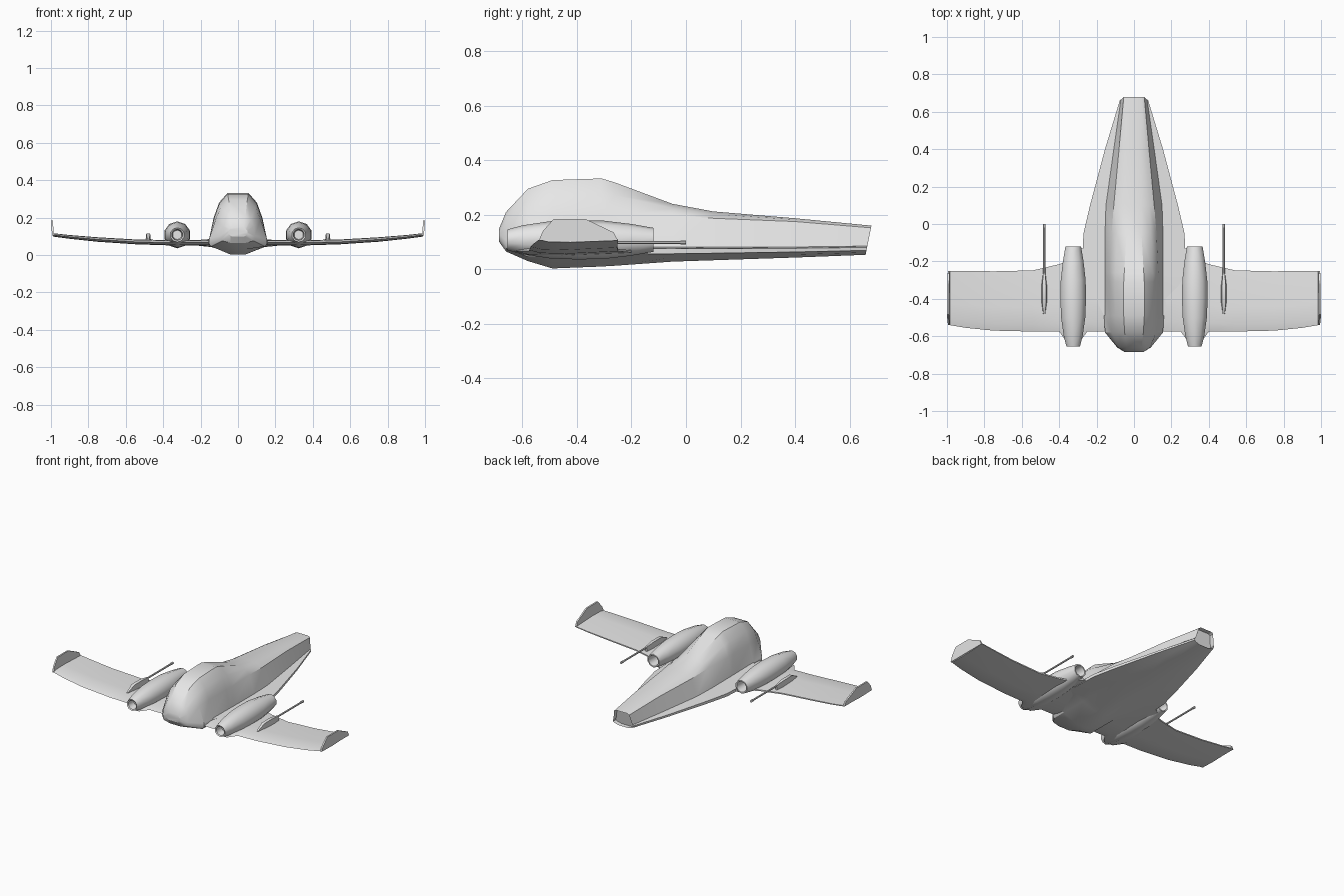
import bpy, bmesh, math
from mathutils import Matrix, Vector

cube = bpy.data.objects.get("Cube")
if cube:
    bpy.data.objects.remove(cube, do_unlink=True)

hull_grey = bpy.data.materials.new("hull grey")
hull_grey.use_nodes = True
hull_grey.diffuse_color = (0.8, 0.8, 0.8, 1)
hull_grey.node_tree.nodes["Principled BSDF"].inputs["Base Color"].default_value = (0.8, 0.8, 0.8, 1)


def finish(bm, name, angle=30):
    """Turn a bmesh into a named, shaded object."""
    bmesh.ops.recalc_face_normals(bm, faces=bm.faces)
    mesh = bpy.data.meshes.new(name)
    bm.to_mesh(mesh)
    bm.free()
    mesh.materials.append(hull_grey)
    obj = bpy.data.objects.new(name, mesh)
    bpy.context.collection.objects.link(obj)
    bpy.ops.object.select_all(action="DESELECT")
    obj.select_set(True)
    bpy.context.view_layer.objects.active = obj
    bpy.ops.object.shade_smooth_by_angle(angle=math.radians(angle))
    return obj


def loft(rings):
    """Skin closed rings of equal length; return the bmesh and its end caps."""
    bm = bmesh.new()
    loops = [[bm.verts.new(p) for p in ring] for ring in rings]
    for a, b in zip(loops, loops[1:]):
        for i in range(len(a)):
            j = (i + 1) % len(a)
            bm.faces.new((a[i], a[j], b[j], b[i]))
    return bm, bm.faces.new(loops[0]), bm.faces.new(loops[-1])


def add_mirrored(make):
    """Build a part on both sides of the craft."""
    for side, sign in (("left", 1), ("right", -1)):
        bm, name, angle = make()
        bmesh.ops.transform(bm, matrix=Matrix.Diagonal((sign, 1, 1, 1)), verts=bm.verts)
        finish(bm, side + "_" + name, angle)


# Fuselage: y, keel x/z, edge x/z, base x, shoulder x/z, top x/z
stations = [
    (-.685, .035, .1, .05, .125, .05, .045, .135, .03, .15),
    (-.66, .04, .065, .09, .1, .09, .085, .155, .04, .21),
    (-.58, .04, .03, .155, .08, .155, .12, .19, .05, .295),
    (-.49, .04, .003, .16, .08, .155, .127, .2, .055, .327),
    (-.31, .04, .01, .25, .078, .155, .13, .2, .055, .333),
    (-.26, .04, .013, .28, .077, .155, .13, .2, .052, .318),
    (-.05, .04, .028, .27, .076, .155, .12, .2, .04, .24),
    (.1, .04, .033, .235, .076, .15, .108, .187, .04, .212),
    (.4, .04, .043, .155, .077, .108, .08, .175, .035, .187),
    (.68, .035, .053, .075, .08, .07, .055, .152, .04, .16),
]


def hull_ring(y, kx, kz, ex, ez, bx, sx, sz, tx, tz):
    drop = min(.02, (ez - kz) * .4)
    half = [(kx, kz), (bx * .93, max(kz + .003, ez - drop * 1.7)), (ex, ez - drop), (ex, ez),
            (bx, ez + .005), (sx, sz),
            (tx + (sx - tx) * .62, sz + (tz - sz) * .6), (tx, tz)]
    # The tail face leans forward at its foot
    lean = .2 if y > .6 else 0
    ring = half + [(-x, z) for x, z in reversed(half)]
    return [(x, y + lean * (z - tz), z) for x, z in ring]


bm, nose, tail = loft([hull_ring(*s) for s in stations])
# Recessed tail opening
bmesh.ops.inset_region(bm, faces=[tail], thickness=.01)
bmesh.ops.translate(bm, vec=(0, -.03, 0), verts=tail.verts)
finish(bm, "fuselage", 28)


# Wings: span x, leading y, trailing y, middle z, half thickness
def wing():
    spans = [
        (.1, -.575, -.15, .066, .015), (.25, -.575, -.13, .066, .015),
        (.29, -.63, -.13, .066, .015), (.36, -.63, -.2, .066, .015),
        (.4, -.575, -.215, .067, .014), (.54, -.575, -.248, .07, .013),
        (.75, -.57, -.253, .083, .012), (.9, -.555, -.25, .097, .01),
        (.99, -.54, -.25, .108, .009),
    ]
    rings = []
    for x, front, back, z, t in spans:
        c = back - front
        rings.append([(x, front, z), (x, front + c * .12, z + t * .8),
                      (x, front + c * .4, z + t), (x, back, z + t * .3),
                      (x, back, z - t * .3), (x, front + c * .4, z - t),
                      (x, front + c * .12, z - t * .8)])
    return loft(rings)[0], "wing", 35


# Upturned wing tips
def winglet():
    outline = [(-.54, .105), (-.525, .14), (-.485, .185), (-.37, .185), (-.265, .135), (-.25, .105)]
    rings = [[(x + (z - .105) * .08, y, z) for y, z in outline] for x in (.984, .994)]
    return loft(rings)[0], "winglet", 30


def lathe(profile, sides, x, z):
    """Spin (y, radius) pairs around a lengthwise axis."""
    rings = []
    for y, r in profile:
        angles = [math.tau * (i + .5) / sides for i in range(sides)]
        rings.append([(x + r * math.cos(a), y, z + r * math.sin(a)) for a in angles])
    return loft(rings)[0]


# Engine pods, hollow at both ends
def engine():
    profile = [(-.6, .025), (-.65, .03), (-.655, .038), (-.6, .053), (-.5, .068), (-.4, .072),
               (-.3, .07), (-.2, .058), (-.12, .044), (-.12, .036), (-.2, .03)]
    return lathe(profile, 10, .325, .108), "engine", 40


# Gun mounts and barrels
def gun_mount():
    rings = []
    for y, w, top in ((-.48, .007, .085), (-.42, .015, .114), (-.33, .015, .114), (-.265, .007, .105)):
        rings.append([(.48 - w, y, .07), (.48 + w, y, .07),
                      (.48 + w * .7, y, top), (.48 - w * .7, y, top)])
    return loft(rings)[0], "gun_mount", 30


def gun_barrel():
    return lathe([(-.3, .006), (-.02, .006), (-.02, .008), (0, .008)], 8, .48, .099), "gun_barrel", 40


for part in (wing, winglet, engine, gun_mount, gun_barrel):
    add_mirrored(part)
